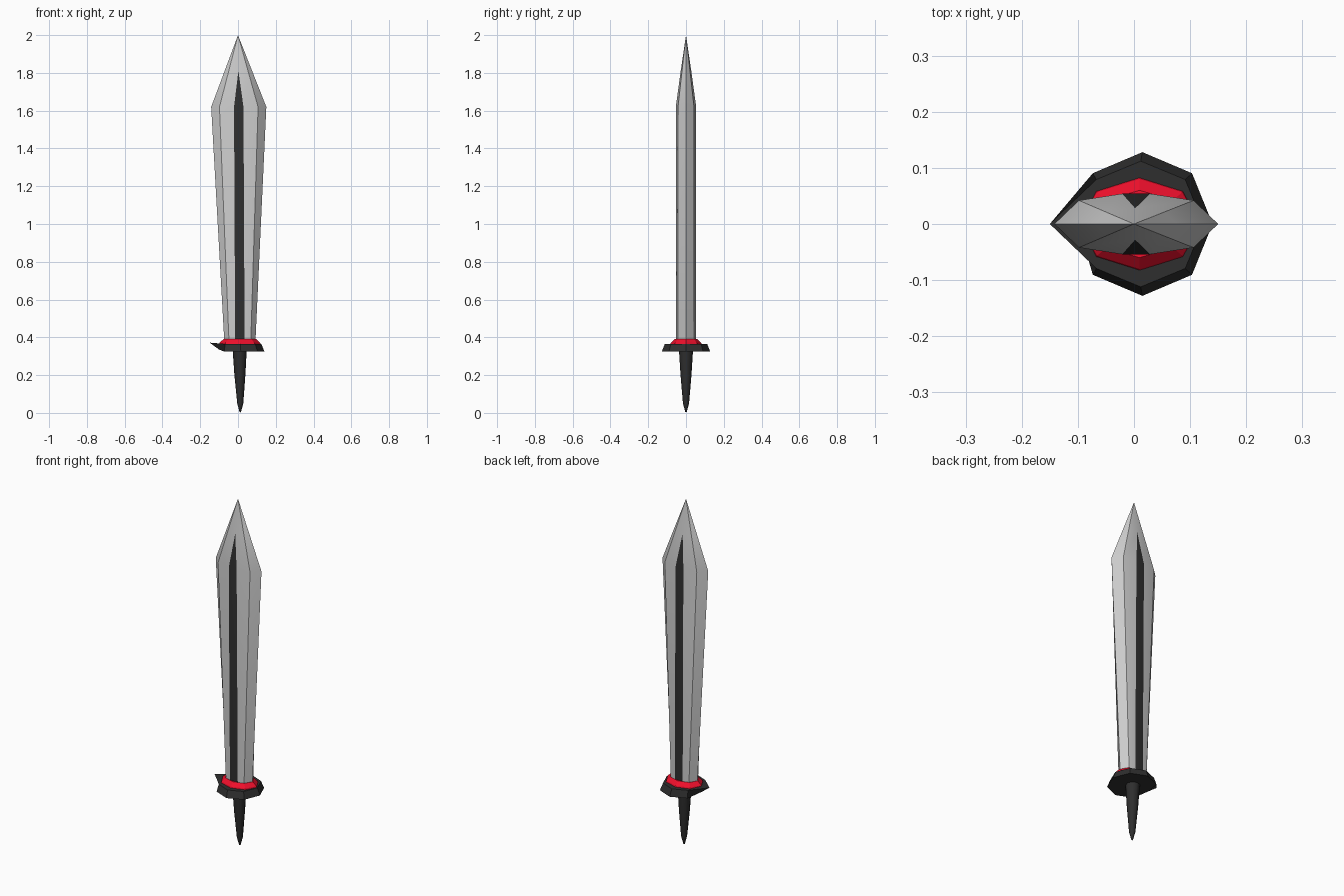
import bpy, bmesh
from math import cos, sin, pi, radians

if "Cube" in bpy.data.objects:
    bpy.data.objects.remove(bpy.data.objects["Cube"])


def material(name, rgb):
    m = bpy.data.materials.new(name)
    m.diffuse_color = (*rgb, 1)
    m.use_nodes = True
    m.node_tree.nodes["Principled BSDF"].inputs["Base Color"].default_value = m.diffuse_color
    return m


steel = material("steel", (0.6, 0.6, 0.6))
dark = material("dark", (0.028, 0.028, 0.028))
red = material("red", (0.87, 0.005, 0.025))


def loft(name, rings, mats, dark_cols=(), smooth=None):
    """Skin a stack of equal-length rings and cap both ends."""
    bm = bmesh.new()
    vs = [[bm.verts.new(p) for p in ring] for ring in rings]
    n = len(rings[0])
    for a, b in zip(vs, vs[1:]):
        for i in range(n):
            j = (i + 1) % n
            f = bm.faces.new((a[i], a[j], b[j], b[i]))
            f.material_index = 1 if i in dark_cols else 0
    bm.faces.new(vs[0][::-1])
    bm.faces.new(vs[-1])
    bmesh.ops.remove_doubles(bm, verts=bm.verts, dist=0.0005)
    bmesh.ops.recalc_face_normals(bm, faces=bm.faces)
    me = bpy.data.meshes.new(name)
    bm.to_mesh(me)
    bm.free()
    for m in mats:
        me.materials.append(m)
    ob = bpy.data.objects.new(name, me)
    bpy.context.collection.objects.link(ob)
    if smooth:
        bpy.ops.object.select_all(action='DESELECT')
        ob.select_set(True)
        bpy.context.view_layer.objects.active = ob
        bpy.ops.object.shade_smooth_by_angle(angle=radians(smooth))
    return ob


def oval(cx, rx, ry, z, n=8):
    return [(cx + rx * cos(2 * pi * i / n), ry * sin(2 * pi * i / n), z) for i in range(n)]


def blade_ring(cx, half, corner_y, flat_y, strip, z):
    """Ten-sided section: two edges, four bevel corners, a flat strip on each face."""
    k = half * 0.7
    front = [(-half, 0), (-k, -corner_y), (-strip, -flat_y), (strip, -flat_y), (k, -corner_y)]
    return [(cx + x, y, z) for x, y in front + [(-x, -y) for x, y in front]]


# blade with a dark strip down the middle of both faces
loft("blade", [
    blade_ring(0.01, 0.082, 0.042, 0.052, 0.025, 0.37),
    blade_ring(0.004, 0.146, 0.042, 0.054, 0.025, 1.62),
    blade_ring(0.002, 0.073, 0.021, 0.028, 0.0, 1.81),
    blade_ring(0.0, 0.0, 0.0, 0.0, 0.0, 2.0),
], [steel, dark], dark_cols=(2, 7), smooth=35)

# guard: eight-sided plate with one corner drawn out to a point
low = oval(0.015, 0.125, 0.128, 0.325)
top = oval(0.012, 0.112, 0.112, 0.365)
low[4] = (-0.10, 0, 0.335)
top[4] = (-0.15, 0, 0.372)
loft("guard", [low, top], [dark])

# red collar around the blade root
loft("collar", [oval(0.01, 0.11, 0.084, 0.36), oval(0.01, 0.107, 0.08, 0.372),
                oval(0.01, 0.085, 0.06, 0.392)], [red])

# tapering spike grip
loft("grip", [oval(0.009, 0.037, 0.037, 0.33), oval(0.01, 0.029, 0.029, 0.2),
              oval(0.012, 0.016, 0.016, 0.05), oval(0.012, 0.004, 0.004, 0.006),
              oval(0.012, 0, 0, 0.003)], [dark], smooth=50)
